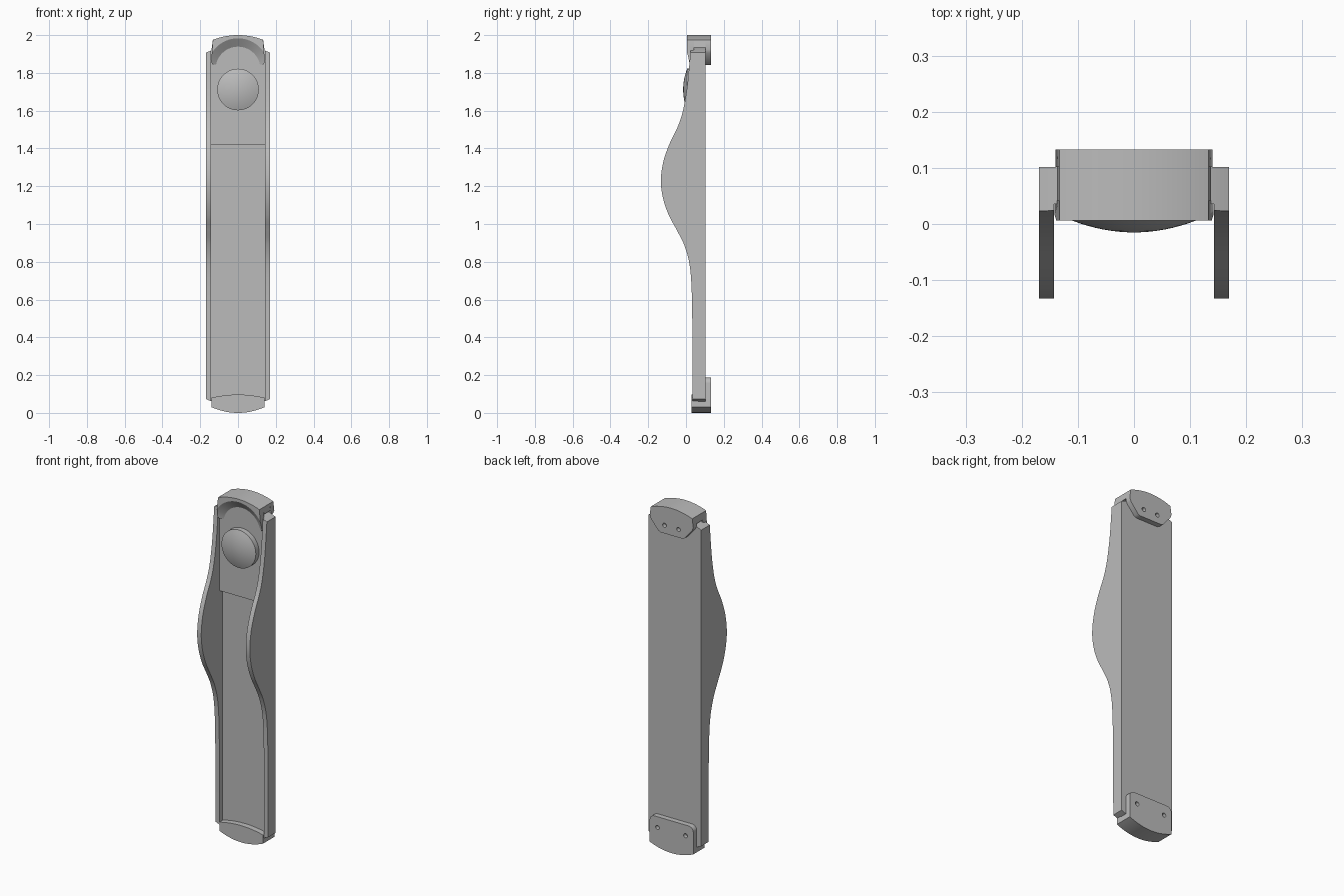
import bpy, bmesh, math
from mathutils import Matrix, Vector

cube = bpy.data.objects.get("Cube")
if cube:
    bpy.data.objects.remove(cube, do_unlink=True)

grey = bpy.data.materials.new("satin grey")
grey.use_nodes = True
colour = (0.5, 0.5, 0.5, 1)
grey.diffuse_color = colour
grey.node_tree.nodes["Principled BSDF"].inputs["Base Color"].default_value = colour
TO_Y = Matrix.Rotation(-math.pi / 2, 4, 'X')


def finish(name, bm):
    bmesh.ops.recalc_face_normals(bm, faces=bm.faces)
    mesh = bpy.data.meshes.new(name)
    bm.to_mesh(mesh)
    bm.free()
    mesh.materials.append(grey)
    obj = bpy.data.objects.new(name, mesh)
    bpy.context.collection.objects.link(obj)
    return obj


def prism(name, outline, axis, lo, hi):
    """Extrude an (x, z) outline along y, or a (y, z) outline along x."""
    bm = bmesh.new()
    place = (lambda p: (p[0], lo, p[1])) if axis == 'y' else (lambda p: (lo, p[0], p[1]))
    face = bm.faces.new([bm.verts.new(place(p)) for p in outline])
    new = bmesh.ops.extrude_face_region(bm, geom=[face])['geom']
    step = Vector((0, hi - lo, 0) if axis == 'y' else (hi - lo, 0, 0))
    bmesh.ops.translate(bm, vec=step, verts=[v for v in new if isinstance(v, bmesh.types.BMVert)])
    return finish(name, bm)


def cone(name, r1, r2, y1, y2, x, z, sides=64):
    bm = bmesh.new()
    bmesh.ops.create_cone(bm, cap_ends=True, segments=sides, radius1=r1, radius2=r2,
                          depth=y2 - y1,
                          matrix=Matrix.Translation((x, (y1 + y2) / 2, z)) @ TO_Y)
    return finish(name, bm)


def select(obj):
    bpy.ops.object.select_all(action='DESELECT')
    obj.select_set(True)
    bpy.context.view_layer.objects.active = obj


def boolean(obj, cutter, operation='DIFFERENCE'):
    mod = obj.modifiers.new("cut", 'BOOLEAN')
    mod.operation, mod.object, mod.solver = operation, cutter, 'EXACT'
    select(obj)
    bpy.ops.object.modifier_apply(modifier=mod.name)
    bpy.data.objects.remove(cutter, do_unlink=True)


def arc(half, peak, bulge, n=24):
    """Shallow arc from -half to +half; bulge is the drop at the ends."""
    return [(half * t, peak - bulge * t * t) for t in (2 * i / n - 1 for i in range(n + 1))]


def smooth_path(pts, n=8):
    """Catmull-Rom curve through the points."""
    p = [Vector(q) for q in [pts[0]] + pts + [pts[-1]]]
    out = []
    for a, b, c, d in zip(p, p[1:], p[2:], p[3:]):
        for i in range(n):
            t = i / n
            out.append(0.5 * (2 * b + (c - a) * t + (2 * a - 5 * b + 4 * c - d) * t * t
                              + (3 * b - a - 3 * c + d) * t ** 3))
    return [tuple(v) for v in out] + [pts[-1]]


def round_ends(obj):
    """Trim a long part to the arched top and bottom of the body."""
    outline = arc(0.2, 1.945, 0.053) + arc(0.2, 0.035, -0.053)[::-1]
    boolean(obj, prism("trim", outline, 'y', -0.3, 0.3), 'INTERSECT')


# Side rails with the bulging front edge
front_edge = smooth_path([(0.036, 0.0), (0.034, 0.4), (0.03, 0.65), (0.018, 0.79),
                          (-0.01, 0.89), (-0.05, 0.97), (-0.09, 1.045), (-0.12, 1.13),
                          (-0.133, 1.225), (-0.12, 1.33), (-0.085, 1.43), (-0.043, 1.517),
                          (-0.016, 1.6), (0.005, 1.72), (0.02, 1.87), (0.03, 2.0)])
rail_outline = front_edge + [(0.102, 2.0), (0.102, 0.0)]
for name, lo, hi in (("left_rail", 0.143, 0.169), ("right_rail", -0.169, -0.143)):
    round_ends(prism(name, rail_outline, 'x', lo, hi))

# Back plate and raised upper plate
for name, front, back, bottom in (("back_plate", 0.063, 0.102, 0.0), ("upper_plate", 0.036, 0.07, 1.42)):
    box = [(-0.144, bottom), (0.144, bottom), (0.144, 2.0), (-0.144, 2.0)]
    round_ends(prism(name, box, 'y', front, back))

# Domed round button
bm = bmesh.new()
R = 0.11
profile = [(R, 0.04), (R, 0.006)] + [(R * (1 - i / 8), -0.015 + 0.021 * (1 - i / 8) ** 2)
                                     for i in range(1, 9)]
verts = [bm.verts.new((r, y, 0)) for r, y in profile]
edges = [bm.edges.new(pair) for pair in zip(verts, verts[1:])]
bmesh.ops.spin(bm, geom=verts + edges, cent=(0, 0, 0), axis=(0, 1, 0),
               angle=math.tau, steps=64)
bmesh.ops.remove_doubles(bm, verts=bm.verts, dist=0.0001)
bmesh.ops.translate(bm, vec=(0, 0, 1.712), verts=bm.verts)
finish("button", bm)

# Top cap: scooped hood, roof and tapered rear tab
crown = arc(0.133, 2.0, 0.025)
hood = prism("top_cap_hood", crown + [(0.142, 1.86), (0.136, 1.845), (-0.136, 1.845), (-0.142, 1.86)],
             'y', 0.006, 0.042)
boolean(hood, cone("scoop", 0.172, 0.098, 0.0, 0.05, 0, 1.82))
prism("top_cap_roof", crown + [(0.137, 1.935), (-0.137, 1.935)], 'y', 0.042, 0.102)
top_tab = prism("top_cap_tab", crown + [(0.14, 1.925), (0.132, 1.905), (0.085, 1.85), (0.07, 1.843),
                                        (-0.07, 1.843), (-0.085, 1.85), (-0.132, 1.905), (-0.14, 1.925)],
                'y', 0.102, 0.133)

# Bottom cap: front block and rounded rear tab
base = arc(0.14, 0.0, -0.03)
prism("bottom_cap_block", base + arc(0.14, 0.097, 0.017)[::-1], 'y', 0.03, 0.102)
corner = [(0.11 + 0.03 * math.cos(a), 0.157 + 0.03 * math.sin(a))
          for a in (math.pi / 2 * i / 8 for i in range(9))]
bottom_tab = prism("bottom_cap_tab", base + corner + [(-x, z) for x, z in reversed(corner)],
                   'y', 0.102, 0.133)

# Screw holes in the tabs
for tab, x, z in ((top_tab, 0.045, 1.89), (bottom_tab, 0.09, 0.125)):
    for side in (-1, 1):
        boolean(tab, cone("hole", 0.012, 0.012, 0.11, 0.15, side * x, z, 24))

# Smooth curved walls, keep hard edges
for obj in [o for o in bpy.context.scene.objects
            if o.type == 'MESH' and grey.name in o.data.materials]:
    select(obj)
    bpy.ops.object.shade_smooth_by_angle(angle=math.radians(30))
